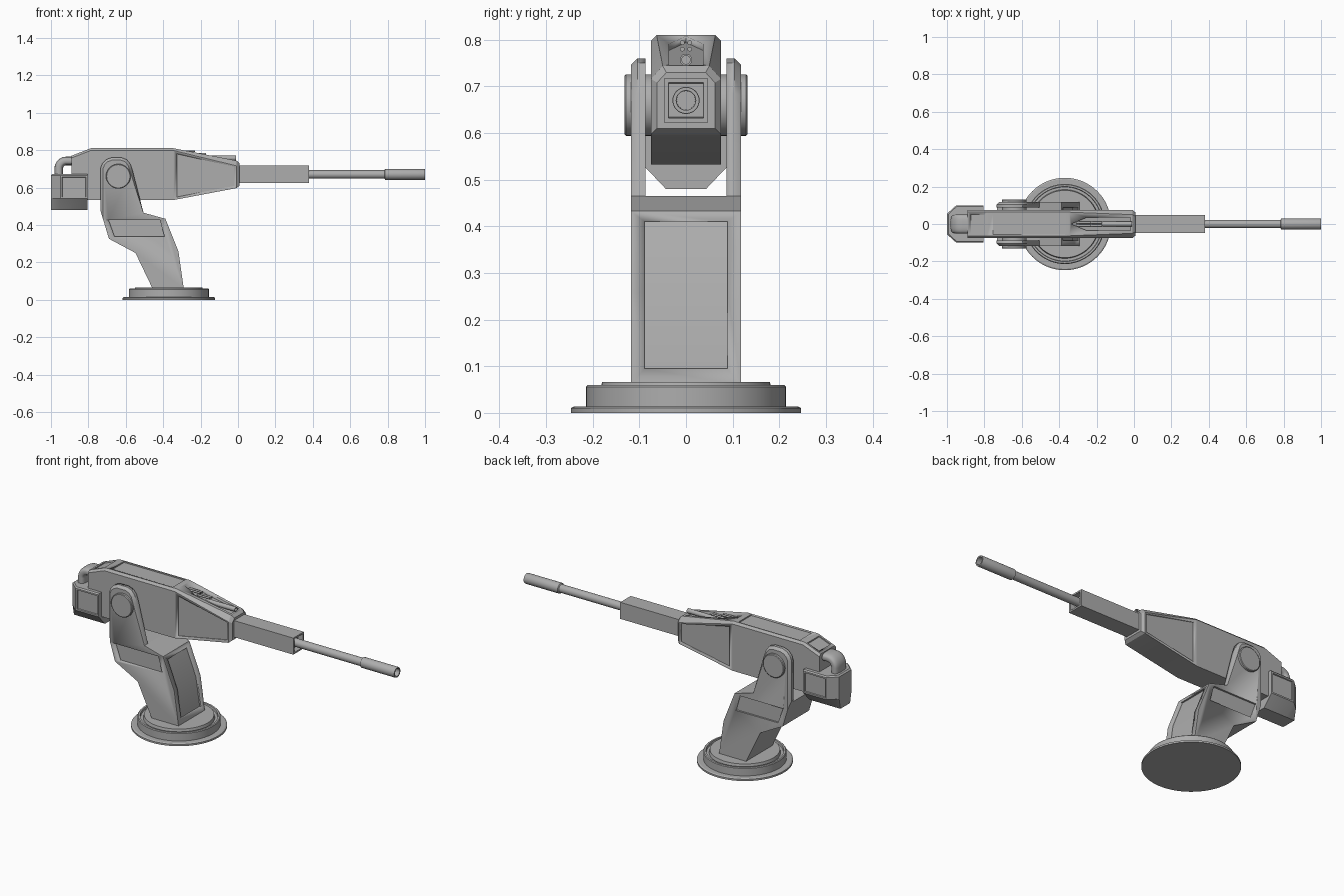
import bpy, bmesh, math

if "Cube" in bpy.data.objects:
    bpy.data.objects.remove(bpy.data.objects["Cube"])

grey = bpy.data.materials.new("plain grey")
grey.diffuse_color = (0.42, 0.42, 0.42, 1)
grey.use_nodes = True
grey.node_tree.nodes["Principled BSDF"].inputs["Base Color"].default_value = grey.diffuse_color


def finish(name, bm, bevel=None):
    bmesh.ops.recalc_face_normals(bm, faces=bm.faces)
    me = bpy.data.meshes.new(name)
    bm.to_mesh(me)
    bm.free()
    me.materials.append(grey)
    me.polygons.foreach_set("use_smooth", [True] * len(me.polygons))
    me.set_sharp_from_angle(angle=math.radians(28))
    ob = bpy.data.objects.new(name, me)
    bpy.context.collection.objects.link(ob)
    return ob


def loft_bm(rings):
    """Skin a list of equal-length point rings and cap both ends."""
    bm = bmesh.new()
    vs = [[bm.verts.new(p) for p in r] for r in rings]
    n = len(vs[0])
    for a, b in zip(vs, vs[1:]):
        for i in range(n):
            j = (i + 1) % n
            bm.faces.new((a[i], a[j], b[j], b[i]))
    bm.faces.new(vs[0])
    bm.faces.new(vs[-1])
    bmesh.ops.recalc_face_normals(bm, faces=bm.faces)
    return bm


def loft(name, rings):
    return finish(name, loft_bm(rings))


def prism(name, pts, y0, y1):
    return loft(name, [[(x, y, z) for x, z in pts] for y in (y0, y1)])


def lathe(name, profile, origin, axis, n=48):
    """Profile of (distance along axis, radius)."""
    ox, oy, oz = origin
    rings = []
    for d, r in profile:
        ring = []
        for i in range(n):
            t = 2 * math.pi * i / n
            u, v = r * math.cos(t), r * math.sin(t)
            p = {"x": (d, u, v), "y": (u, d, v), "z": (u, v, d)}[axis]
            ring.append((ox + p[0], oy + p[1], oz + p[2]))
        rings.append(ring)
    return loft(name, rings)


def cut(ob, cutter):
    cutter.hide_render = True
    m = ob.modifiers.new("recess", "BOOLEAN")
    m.object, m.operation, m.solver = cutter, "DIFFERENCE", "EXACT"
    bpy.context.view_layer.objects.active = ob
    bpy.ops.object.modifier_apply(modifier=m.name)
    bpy.data.objects.remove(cutter)


def box_pts(x0, x1, z0, z1):
    return [(x0, z0), (x1, z0), (x1, z1), (x0, z1)]


# Round base with a groove
lathe("base", [(0, .247), (.010, .247), (.014, .240), (.014, .214), (.056, .214), (.060, .210),
               (.060, .200), (.048, .198), (.048, .184), (.066, .180)], (-.37, 0, 0), "z", 64)

# Bent pedestal with two fork arms, outer edges of the arms bevelled
leg_pts = [(-.457, .06), (-.29, .06), (-.318, .257), (-.388, .433), (-.505, .465), (-.562, .685),
           (-.575, .725), (-.595, .75), (-.623, .76), (-.677, .76), (-.705, .75), (-.725, .73),
           (-.735, .705), (-.735, .475), (-.69, .326), (-.548, .25)]
bm = loft_bm([[(x, y, z) for x, z in leg_pts] for y in (-.118, .118)])
edges = [e for e in bm.edges if abs(e.verts[0].co.y - e.verts[1].co.y) < .01
         and min(v.co.z for v in e.verts) > .46]
bmesh.ops.bevel(bm, geom=edges, offset=.014, segments=1, affect="EDGES")
leg = finish("pedestal", bm)
cut(leg, prism("slot_cutter", box_pts(-.9, -.4, .465, .9), -.087, .087))
cut(leg, prism("front_cutter", [(-.303, .095), (-.25, .095), (-.25, .41), (-.388, .41), (-.327, .257)],
               -.089, .089))
for s in (-1, 1):
    cut(leg, prism("side_cutter", [(-.66, .338), (-.393, .338), (-.418, .427), (-.692, .427)],
                   s * .108, s * .14))

# Pivot axle with raised discs
lathe("pivot", [(-.132, .062), (-.129, .066), (.129, .066), (.132, .062)], (-.64, 0, .66), "y")

# Gun body: (x, bottom, top, half width, chamfer in y, chamfer in z)
sections = [(-.89, .533, .77, .075, .012, .012), (-.787, .533, .81, .075, .012, .012),
            (-.345, .533, .81, .075, .012, .012), (-.008, .597, .744, .075, .025, .028),
            (.008, .61, .73, .062, .02, .022)]
body = loft("gun_body", [[(x, -w, b), (x, w, b), (x, w, t - cz), (x, w - cy, t),
                          (x, cy - w, t), (x, -w, t - cz)] for x, b, t, w, cy, cz in sections])
for s in (-1, 1):
    cut(body, prism("panel_cutter", [(-.325, .55), (-.018, .609), (-.018, .711), (-.325, .779)],
                    s * .068, s * .1))
cut(body, prism("top_cutter", box_pts(-.755, -.37, .803, .85), -.057, .057))
cut(body, prism("rear_cutter", [(-.872, .770), (-.80, .798), (-.80, .84), (-.872, .84)], -.052, .052))


def slope(x):
    return .81 - .196 * (x + .345)


# Spear-shaped recess on the sloping top, with a sight tube and small pins
spear = [(-.335, 0), (-.25, .036), (-.02, .036), (-.02, -.036), (-.25, -.036)]
cut(body, loft("spear_cutter", [[(x, y, slope(x) + d) for x, y in spear] for d in (-.014, .06)]))
lathe("sight_tube", [(-.27, .013), (-.012, .013), (-.012, .009), (-.03, .009)], (0, 0, .757), "x", 24)
for i, (x, z) in enumerate([(-.23, .796), (-.17, .782)]):
    for s in (-1, 1):
        lathe("sight_pin_%d" % i, [(x - .08, .005), (x, .005)], (0, s * .008, z - .002), "x", 12)

# Square barrel sleeve, hollow at the front
loft("barrel_sleeve", [[(x, -w, .67 - w), (x, w, .67 - w), (x, w, .67 + w), (x, -w, .67 + w)]
                       for x, w in [(0, .047), (.38, .047), (.38, .038), (.35, .036)]])

# Barrel with hollow muzzle
lathe("barrel", [(.33, .0225), (.783, .0225), (.787, .029), (.997, .029), (1, .028),
                 (1, .021), (.90, .020)], (0, 0, .67), "x", 32)

# Ammunition box behind the body, tapered below
lower = [(-.805, .043), (-.95, .043), (-1, .043)]
upper = [(-.805, .1), (-.95, .1), (-1, .055)]
top = [(-.805, .094), (-.948, .094), (-.992, .052)]
bm = loft_bm([[(x, y, z) for x, y in half] + [(x, -y, z) for x, y in reversed(half)]
              for half, z in [(lower, .48), (upper, .54), (upper, .665), (top, .672)]])
sides = [f for f in bm.faces if abs(f.normal.y) > .99]
bmesh.ops.inset_individual(bm, faces=sides, thickness=.012, depth=0)
bmesh.ops.inset_individual(bm, faces=sides, thickness=.003, depth=-.006)
finish("ammo_box", bm)

# Flattened feed chute bending from the body down to the box
path = [(-.87, .742, 90)] + [(-.918 - .04 * math.cos(math.radians(a)),
                              .702 + .04 * math.sin(math.radians(a)), a)
                             for a in range(90, -1, -10)] + [(-.958, .66, 0)]
rings = []
for x, z, a in path:
    nx, nz = -math.cos(math.radians(a)), math.sin(math.radians(a))
    ring = []
    for i in range(32):
        t = 2 * math.pi * i / 32
        # rounded, nearly rectangular cross-section
        c, s = math.cos(t), math.sin(t)
        k = .023 * math.copysign(abs(c) ** .7, c)
        ring.append((x + nx * k, .05 * math.copysign(abs(s) ** .7, s), z + nz * k))
    rings.append(ring)
loft("feed_chute", rings)
